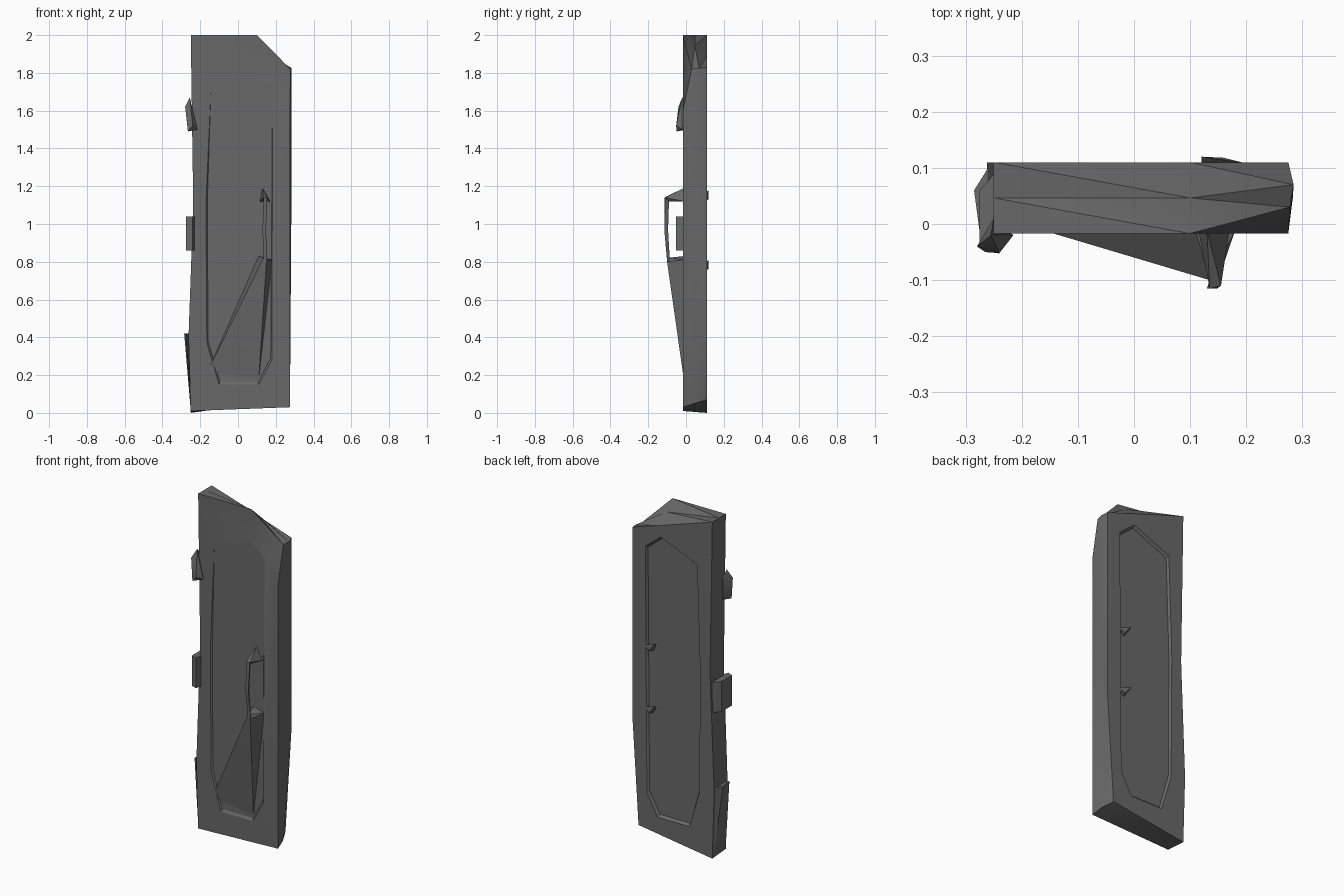
import bpy, bmesh
from mathutils import Vector

cube = bpy.data.objects.get("Cube")
if cube:
    bpy.data.objects.remove(cube)

grey = bpy.data.materials.new("dark grey")
grey.use_nodes = True
colour = (0.14, 0.14, 0.14, 1)
grey.diffuse_color = colour
grey.node_tree.nodes["Principled BSDF"].inputs["Base Color"].default_value = colour


def finish(bm, name):
    bmesh.ops.recalc_face_normals(bm, faces=bm.faces)
    mesh = bpy.data.meshes.new(name)
    bm.to_mesh(mesh)
    bm.free()
    mesh.materials.append(grey)
    obj = bpy.data.objects.new(name, mesh)
    bpy.context.collection.objects.link(obj)
    bpy.ops.object.select_all(action="DESELECT")
    obj.select_set(True)
    bpy.context.view_layer.objects.active = obj
    bpy.ops.object.shade_smooth_by_angle(angle=0.5)
    return obj


def hull(name, points):
    bm = bmesh.new()
    verts = [bm.verts.new(p) for p in points]
    bmesh.ops.convex_hull(bm, input=verts)
    return finish(bm, name)


# Door slab: rings from the front panel, around the edge, to the back panel
FRONT, BACK = -0.017, 0.11
front = [(-.25, .01), (.275, .03), (.275, 1.6), (.278, 1.82),
         (.1, 2), (-.25, 2), (-.237, 1.1), (-.262, .4)]
back = [(-.25, 0), (.235, .07), (.275, .7), (.275, 1.83),
        (.1, 1.886), (-.25, 2), (-.235, 1.1), (-.262, .4)]
panel = [(-.1, .15), (.11, .15), (.18, .28), (.19, 1.74),
         (.09, 1.82), (-.15, 1.72), (-.17, 1.1), (-.165, .37)]


def ring(outline, y):
    return [Vector((x, y, z)) for x, z in outline]


def shrink(outline):
    return [(.01 + (x - .01) * .96, 1 + (z - 1) * .985) for x, z in outline]


front_edge, back_edge = ring(front, FRONT), ring(back, BACK)
front_edge[3].y = 0.03
middle = [(a + b) / 2 for a, b in zip(front_edge, back_edge)]
for p in middle[1:4]:
    p.x += 0.008
front_floor = ring(shrink(panel), FRONT + 0.008)
for i in (3, 4, 5):
    front_floor[i].y = FRONT
rings = [front_floor, ring(panel, FRONT), front_edge, middle, back_edge,
         ring(panel, BACK), ring(shrink(panel), BACK - 0.015)]

bm = bmesh.new()
loops = [[bm.verts.new(p) for p in r] for r in rings]
count = len(panel)
for a, b in zip(loops, loops[1:]):
    for i in range(count):
        j = (i + 1) % count
        bm.faces.new((a[i], a[j], b[j], b[i]))
bm.faces.new(loops[0])
bm.faces.new(loops[-1])
bmesh.ops.triangulate(bm, faces=bm.faces)
finish(bm, "door_slab")

# Hinges along the right edge
hull("upper_hinge", [(-.255, -.02, 1.67), (-.28, -.04, 1.62), (-.265, -.05, 1.49),
                     (-.215, -.02, 1.5), (-.24, -.052, 1.52), (-.25, .01, 1.5),
                     (-.25, .01, 1.64)])
hull("middle_hinge", [(x, y, z) for z in (.86, 1.04)
                      for x, y in ((-.275, -.04), (-.24, -.053), (-.23, -.02),
                                   (-.275, .06), (-.24, .1))])
hull("lower_hinge", [(-.285, .06, .42), (-.26, .1, .42), (-.275, -.015, .42),
                     (-.24, .05, .42), (-.25, -.015, .01), (-.25, .1, .01)])

# Handle plate, a long wedge rising to the grip
hull("handle_plate", [(-.16, -.012, .22), (.11, -.012, .18), (.18, -.012, .81),
                      (.11, -.012, .83), (.15, -.1, .8), (.135, -.1, .82)])

# Grip between the plate and the upper bracket
low = [(.135, -.1, .8), (.155, -.1, .8), (.145, -.085, .8)]
mid = [(.13, -.115, .97), (.148, -.115, .97), (.14, -.095, .97)]
high = [(.135, -.115, 1.14), (.155, -.11, 1.14), (.145, -.09, 1.12)]
hull("grip_lower", low + mid)
hull("grip_upper", mid + high)
hull("grip_bracket", high + [(.13, -.012, 1.19), (.115, -.012, 1.12), (.17, -.012, 1.12)])

# Back handle mounts
for name, z in (("back_upper_mount", 1.15), ("back_lower_mount", .78)):
    hull(name, [(.2, .108, z), (.12, .108, z + .02), (.15, .09, z - .03),
                (.12, .12, z + .03), (.16, .118, z - .02)])
